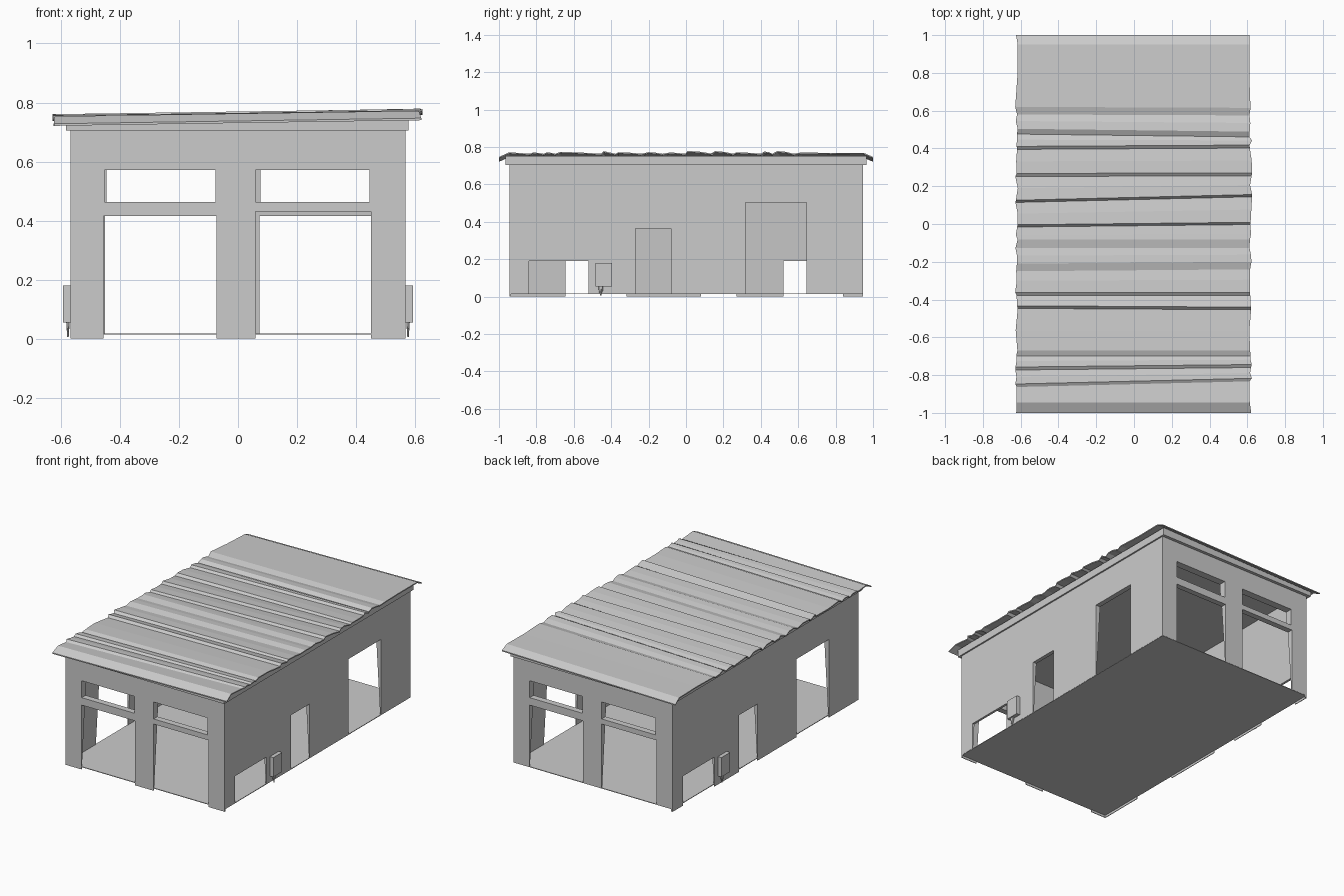
import bpy, bmesh, random
from mathutils import Vector

if "Cube" in bpy.data.objects:
    bpy.data.objects.remove(bpy.data.objects["Cube"])

random.seed(4)
grey = bpy.data.materials.new("plain_grey")
grey.diffuse_color = (0.6, 0.6, 0.6, 1)
grey.use_nodes = True
grey.node_tree.nodes["Principled BSDF"].inputs["Base Color"].default_value = grey.diffuse_color


def make(name, verts, faces):
    me = bpy.data.meshes.new(name)
    me.from_pydata(verts, [], faces)
    bm = bmesh.new()
    bm.from_mesh(me)
    bmesh.ops.recalc_face_normals(bm, faces=bm.faces)
    bm.to_mesh(me)
    bm.free()
    me.materials.append(grey)
    ob = bpy.data.objects.new(name, me)
    bpy.context.collection.objects.link(ob)
    return ob


def box(name, x0, x1, y0, y1, z0, z1, slope=0.0):
    """Box whose top may rise by slope from the left side to the right."""
    v = [(x0, y0, z0), (x1, y0, z0), (x1, y1, z0), (x0, y1, z0),
         (x0, y0, z1), (x1, y0, z1 + slope), (x1, y1, z1 + slope), (x0, y1, z1)]
    f = [(0, 1, 2, 3), (4, 5, 6, 7), (0, 1, 5, 4), (1, 2, 6, 5), (2, 3, 7, 6), (3, 0, 4, 7)]
    return make(name, v, f)


def ring(x, y, z):
    return [(-x, -y, z), (x, -y, z), (x, y, z), (-x, y, z)]


# Wall shell, thick at the top and tapering to a thin foot
W, D, TOP = 0.567, 0.945, 0.715
verts = ring(W, D, 0) + ring(W, D, TOP) + ring(W - 0.045, D - 0.06, TOP) + ring(W - 0.004, D - 0.004, 0)
faces = [(r * 4 + i, r * 4 + (i + 1) % 4, (r + 1) % 4 * 4 + (i + 1) % 4, (r + 1) % 4 * 4 + i)
         for r in range(4) for i in range(4)]
walls = make("walls", verts, faces)

# Openings: gates and windows at the ends, three doorways along each side
end_holes = [(-0.455, -0.072, -0.1, 0.415), (0.06, 0.45, -0.1, 0.43),
             (-0.453, -0.077, 0.463, 0.572), (0.06, 0.445, 0.463, 0.572)]
side_holes = [(-0.84, -0.52, -0.1, 0.19), (-0.27, -0.08, -0.1, 0.365), (0.318, 0.645, -0.1, 0.503)]
cuts = []
for a, b, z0, z1 in end_holes:
    cuts += [(a, b, -1.1, -0.85, z0, z1), (-b, -a, 0.85, 1.1, z0, z1)]
for a, b, z0, z1 in side_holes:
    cuts += [(0.5, 0.7, a, b, z0, z1), (-0.7, -0.5, -b, -a, z0, z1)]
# The right and back walls stop at the floor level
cuts += [(0.55, 0.7, -0.935, 1.1, -0.1, 0.016), (-0.555, 0.7, 0.93, 1.1, -0.1, 0.016)]

for c in cuts:
    cutter = box("cutter", *c)
    cutter.hide_render = True
    mod = walls.modifiers.new("opening", 'BOOLEAN')
    mod.operation = 'DIFFERENCE'
    mod.solver = 'EXACT'
    mod.object = cutter
    bpy.context.view_layer.objects.active = walls
    bpy.ops.object.modifier_apply(modifier=mod.name)
    bpy.data.objects.remove(cutter)

# Floor and the sloped eaves band under the roof
box("floor", -W + 0.001, W - 0.001, -D + 0.001, D - 0.001, 0.014, 0.018)
box("eaves_band", -0.583, 0.577, -0.965, 0.965, 0.705, 0.734, 0.019)

# Utility boxes with tapered pipes, one on each side wall
for s, side in ((1, "right"), (-1, "left")):
    def span(a, b):
        return (a, b) if s > 0 else (-b, -a)
    box(side + "_utility_box", *span(0.562, 0.592), *span(-0.485, -0.395), 0.055, 0.18)
    for k, (y, low) in enumerate(((-0.462, 0.022), (-0.456, 0.006), (-0.449, 0.022))):
        bm = bmesh.new()
        bmesh.ops.create_cone(bm, cap_ends=True, segments=6, radius1=0.003, radius2=0.007, depth=0.058 - low)
        bmesh.ops.translate(bm, verts=bm.verts, vec=Vector((s * 0.576, s * y, (0.058 + low) / 2)))
        me = bpy.data.meshes.new("pipe")
        bm.to_mesh(me)
        bm.free()
        me.materials.append(grey)
        bpy.context.collection.objects.link(bpy.data.objects.new(f"{side}_pipe_{k}", me))

# Roof sheet: uneven steps as (left y, right y, half width of the step)
steps = [(-0.855, -0.825, 0.008), (-0.765, -0.752, 0.008), (-0.685, -0.685, 0.014),
         (-0.44, -0.447, 0.007), (-0.37, -0.37, 0.008), (-0.23, -0.22, 0.02),
         (-0.105, -0.105, 0.022), (-0.01, 0.003, 0.006), (0.12, 0.15, 0.006),
         (0.26, 0.262, 0.008), (0.49, 0.475, 0.014), (0.403, 0.41, 0.008), (0.6, 0.595, 0.02)]
steps.sort()
# Each row is (left y, right y, left height, right height) above the tilted base
rows = [(-1, -1, -0.014, -0.014), (-0.945, -0.945, 0.011, 0.011)]
for i, (l, r, w) in enumerate(steps):
    hl, hr = random.uniform(0.013, 0.019), random.uniform(0.009, 0.019)
    rows += [(l - w, r - w, 0.003, 0.003), (l + w, r + w, hl, hr)]
    nl, nr = (steps[i + 1][0], steps[i + 1][1]) if i + 1 < len(steps) else (0.95, 0.95)
    gap = nl - l
    if gap > 0.07:
        rows.append((l + gap * 0.5, r + (nr - r) * 0.5, hl * 0.75, hr * 0.75))
rows += [(0.95, 0.95, 0.008, 0.008), (1, 1, -0.014, -0.014)]

THICK = 0.007
verts, faces = [], []
for yl, yr, hl, hr in rows:
    xl = -0.621 - random.uniform(-0.006, 0.008)
    xr = 0.616 + random.uniform(-0.006, 0.01)
    for drop in (0, THICK):
        verts += [(xl, yl, 0.742 + hl - drop), (xr, yr, 0.761 + hr - drop)]
for i in range(len(rows) - 1):
    a, b = i * 4, i * 4 + 4
    faces += [(a, a + 1, b + 1, b), (a + 2, b + 2, b + 3, a + 3),
              (a, b, b + 2, a + 2), (a + 1, a + 3, b + 3, b + 1)]
e = len(verts) - 4
faces += [(0, 2, 3, 1), (e, e + 1, e + 3, e + 2)]
make("roof_sheet", verts, faces)
